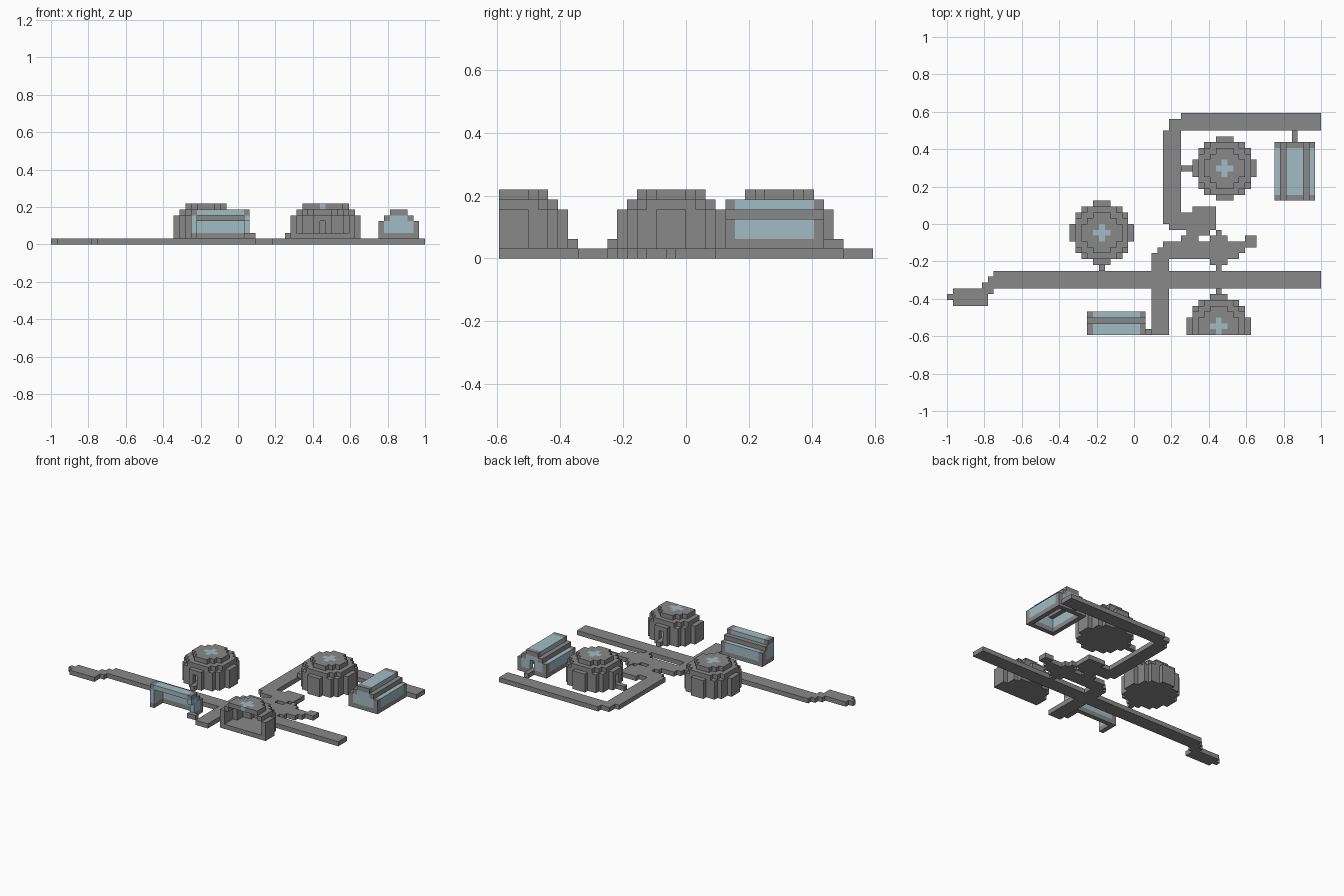
import bpy
import bmesh
from mathutils import Vector

UNIT = 1 / 32
ORIGIN = Vector((-32, -19, 0))

if "Cube" in bpy.data.objects:
    bpy.data.objects.remove(bpy.data.objects["Cube"], do_unlink=True)


def make_material(name, color):
    mat = bpy.data.materials.new(name)
    mat.use_nodes = True
    mat.diffuse_color = color
    mat.node_tree.nodes["Principled BSDF"].inputs["Base Color"].default_value = color
    return mat


STONE, GLASS = 0, 1
MATERIALS = [make_material("grey stone", (0.25, 0.25, 0.25, 1)),
             make_material("pale blue glass", (0.36, 0.50, 0.55, 1))]
AXES = [Vector(v) for v in ((1, 0, 0), (0, 1, 0), (0, 0, 1))]


def build_blocks(name, cells):
    """Skin a set of unit blocks, keeping only the exposed faces."""
    bm = bmesh.new()
    for cell, material in cells.items():
        middle = Vector(cell) + Vector((0.5, 0.5, 0.5))
        for axis in range(3):
            for sign in (-1, 1):
                normal = AXES[axis] * sign
                if tuple(int(a + b) for a, b in zip(cell, normal)) in cells:
                    continue
                u = AXES[(axis + 1) % 3] / 2
                v = AXES[(axis + 2) % 3] / 2 * sign
                center = middle + normal / 2
                corners = (center - u - v, center + u - v, center + u + v, center - u + v)
                face = bm.faces.new([bm.verts.new((p + ORIGIN) * UNIT) for p in corners])
                face.material_index = material
    bmesh.ops.remove_doubles(bm, verts=bm.verts, dist=UNIT / 100)
    mesh = bpy.data.meshes.new(name)
    bm.to_mesh(mesh)
    bm.free()
    for mat in MATERIALS:
        mesh.materials.append(mat)
    obj = bpy.data.objects.new(name, mesh)
    bpy.context.collection.objects.link(obj)


def slab(cells, x0, x1, y0, y1, z=0):
    for x in range(x0, x1 + 1):
        for y in range(y0, y1 + 1):
            cells[x, y, z] = STONE


def build_path(name, slabs):
    cells = {}
    for s in slabs:
        slab(cells, *s)
    build_blocks(name, cells)


def build_dome(name, cx, cy, door):
    """Hollow stepped dome with a floor, a skylight and one doorway."""
    # squared outer and inner radius of each layer
    layers = {1: (26, -1), 2: (26, 18), 3: (26, 18), 4: (26, 18), 5: (20, 10), 6: (10, -1)}
    cells = {}
    for z, (outer, inner) in layers.items():
        for dx in range(-5, 6):
            for dy in range(-5, 6):
                r = dx * dx + dy * dy
                in_doorway = (dx, dy) == door and z in (2, 3)
                if inner < r <= outer and cy + dy >= 0 and not in_doorway:
                    cells[cx + dx, cy + dy, z] = GLASS if z == 6 and r <= 1 else STONE
    build_blocks(name, cells)


def build_glasshouse(name, start, middle, along_x):
    """Stepped glass roof and walls in a stone frame, doorway at the far end."""
    cells = {}
    for step in range(10):
        gable = step in (0, 9)
        for c in range(-3, 4):
            side = abs(c)
            top = min(5, 6 - side + (side == 3)) if side > 1 else 5
            top = {3: 3, 2: 4}.get(side, top)
            for z in range(1, top + 1):
                if gable:
                    if step == 9 and c == 0 and z in (2, 3):
                        continue
                    glass = 1 < z < top and side < 3 or z == 3 and side == 2
                elif side == 3:
                    glass = z > 1
                elif z == top:
                    glass = side < 2
                else:
                    continue
                x, y = (start + step, middle + c) if along_x else (middle + c, start + step)
                if y >= 0:
                    cells[x, y, z] = GLASS if glass else STONE
    build_blocks(name, cells)


# Ground paths
build_path("main_path", [
    (8, 63, 8, 10), (7, 7, 7, 9), (6, 6, 5, 8), (1, 5, 5, 7), (0, 0, 6, 6)])
build_path("front_path", [
    (35, 37, 0, 7), (35, 37, 11, 13), (36, 37, 14, 14), (37, 49, 13, 15),
    (40, 42, 16, 16), (45, 47, 12, 16), (46, 46, 11, 11), (46, 46, 17, 17),
    (50, 50, 14, 15), (51, 52, 15, 16)])
build_path("back_path", [
    (40, 63, 35, 37), (38, 39, 35, 36), (37, 39, 19, 34), (38, 45, 18, 20),
    (41, 44, 17, 17), (42, 45, 21, 21)])

# Doorsteps joining the buildings to the paths
build_path("middle_doorstep", [(26, 26, 11, 11, 1)])
build_path("front_doorstep", [(46, 46, 7, 7, 1)])
build_path("back_doorstep", [(40, 41, 28, 28, 1)])
build_path("front_glasshouse_doorstep", [(34, 34, 0, 0, 1)])
build_path("back_glasshouse_doorstep", [(59, 59, 33, 34, 1)])

# Domes; the front one is sliced open
build_dome("middle_dome", 26, 17, (0, -5))
build_dome("back_dome", 47, 28, (-5, 0))
build_dome("front_dome", 46, 1, (0, 5))

# Glasshouses; the front one is sliced open
build_glasshouse("front_glasshouse", 24, 0, True)
build_glasshouse("back_glasshouse", 23, 59, False)
